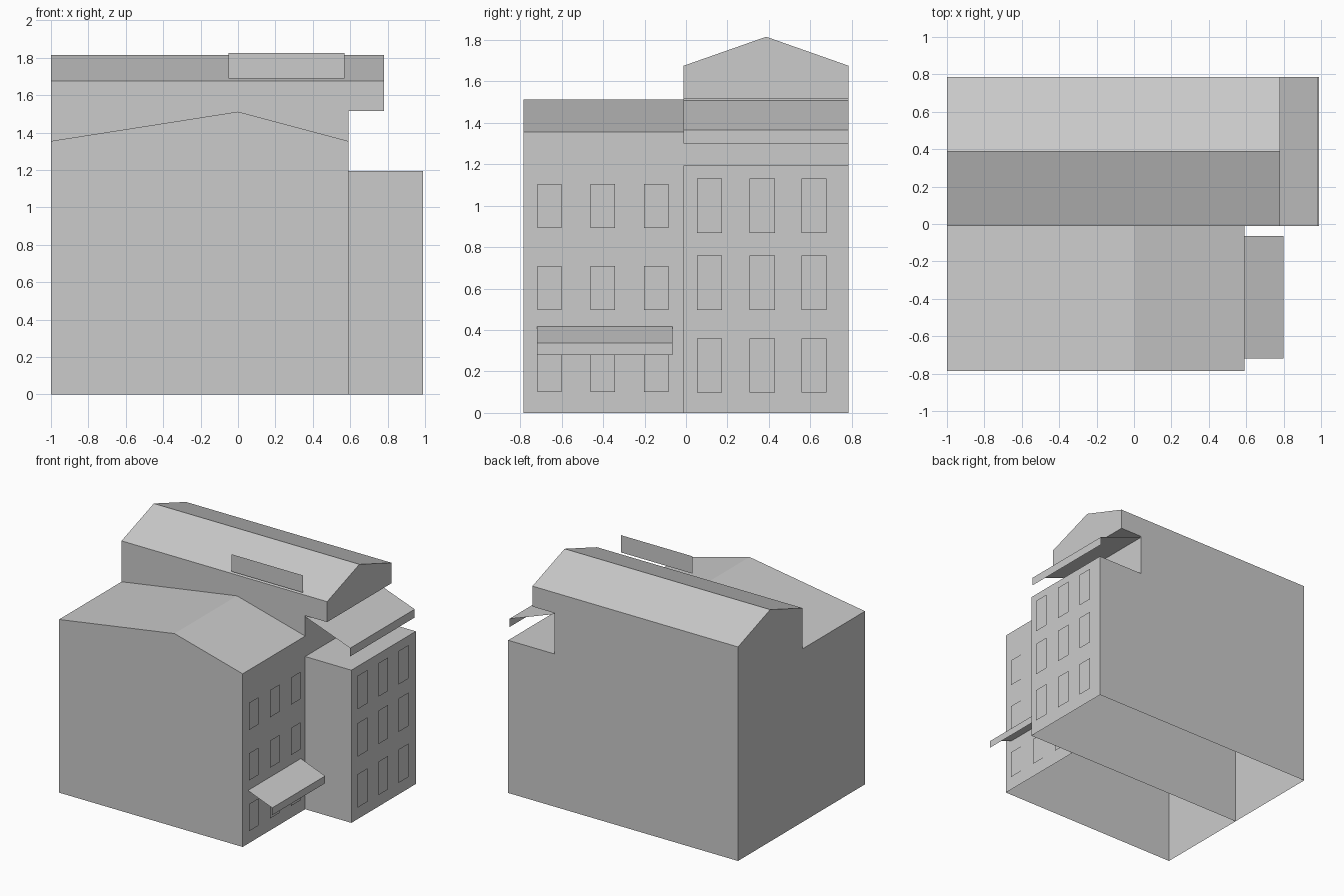
import bpy
import bmesh
from mathutils import Vector

cube = bpy.data.objects.get("Cube")
if cube:
    bpy.data.objects.remove(cube, do_unlink=True)

# One plain grey for everything
grey = bpy.data.materials.new("plain grey")
grey.use_nodes = True
COLOUR = (0.6, 0.6, 0.6, 1)
grey.diffuse_color = COLOUR
grey.node_tree.nodes["Principled BSDF"].inputs["Base Color"].default_value = COLOUR

Y_FRONT, Y_MID, Y_BACK = -0.785, -0.012, 0.785
X_LEFT, X_WALL, X_UPPER, X_ANNEX = -1.0, 0.59, 0.78, 0.99


def finish(name, bm):
    mesh = bpy.data.meshes.new(name)
    bm.to_mesh(mesh)
    bm.free()
    mesh.materials.append(grey)
    obj = bpy.data.objects.new(name, mesh)
    bpy.context.collection.objects.link(obj)
    return obj


def shell(name, profile, axis, lo, hi, skip=()):
    """Extrude a closed profile along x or y, leaving out the skipped sides."""
    bm = bmesh.new()

    def point(p, t):
        return (t, p[0], p[1]) if axis == "x" else (p[0], t, p[1])

    a = [bm.verts.new(point(p, lo)) for p in profile]
    b = [bm.verts.new(point(p, hi)) for p in profile]
    bm.faces.new(a)
    bm.faces.new(b[::-1])
    n = len(profile)
    for i in range(n):
        if i not in skip:
            j = (i + 1) % n
            bm.faces.new((a[i], b[i], b[j], a[j]))
    bmesh.ops.recalc_face_normals(bm, faces=bm.faces)
    return finish(name, bm)


def sheets(name, quads):
    """Thin flat panels, each given by a corner and two edge vectors."""
    bm = bmesh.new()
    for corner, u, v in quads:
        c, u, v = Vector(corner), Vector(u), Vector(v)
        bm.faces.new([bm.verts.new(p) for p in (c, c + u, c + u + v, c + v)])
    bmesh.ops.remove_doubles(bm, verts=bm.verts, dist=0.0001)
    return finish(name, bm)


def awning(name, y0, y1, x0, z0, x1, z1, lip_z):
    """Sloping canopy with a vertical lip along its outer edge."""
    along = (0, y1 - y0, 0)
    sheets(name, [((x1, y0, z1), along, (x0 - x1, 0, z0 - z1)),
                  ((x1, y0, lip_z), along, (0, 0, z1 - lip_z))])


def windows(name, x, columns, rows, width, height):
    sheets(name, [((x, y, z), (0, width, 0), (0, 0, height))
                  for y in columns for z in rows])


# Front building, gabled towards the front and open underneath
shell("front_building",
      [(X_LEFT, 0), (X_WALL, 0), (X_WALL, 1.355), (0, 1.512), (X_LEFT, 1.355)],
      "y", Y_FRONT, Y_MID, skip=(0,))

# Rear building: lower annex, recessed terrace and overhanging top floor
shell("rear_building",
      [(X_LEFT, 0), (X_ANNEX, 0), (X_ANNEX, 1.195), (X_WALL, 1.195),
       (X_WALL, 1.515), (X_UPPER, 1.515), (X_UPPER, 1.675), (X_LEFT, 1.675)],
      "y", Y_MID, Y_BACK, skip=(0, 6))

# Rear gable roof
shell("rear_roof",
      [(Y_MID, 1.675), (Y_BACK, 1.675), (0.387, 1.815)],
      "x", X_LEFT, X_UPPER, skip=(0,))

# Canopies over the street entrance and the terrace
awning("entrance_awning", -0.72, -0.065, X_WALL, 0.417, 0.80, 0.337, 0.28)
awning("terrace_awning", Y_MID, Y_BACK, X_WALL, 1.507, 0.98, 1.365, 1.30)

# Blank sign panel standing at the rear roof eave
sheets("sign_panel", [((-0.05, Y_MID, 1.69), (0.62, 0, 0), (0, 0, 0.135))])

# Window panels
windows("front_windows", 0.599, (-0.717, -0.46, -0.202),
        (0.10, 0.497, 0.892), 0.117, 0.213)
windows("annex_windows", 1.0, (0.052, 0.307, 0.557),
        (0.098, 0.497, 0.868), 0.122, 0.262)
